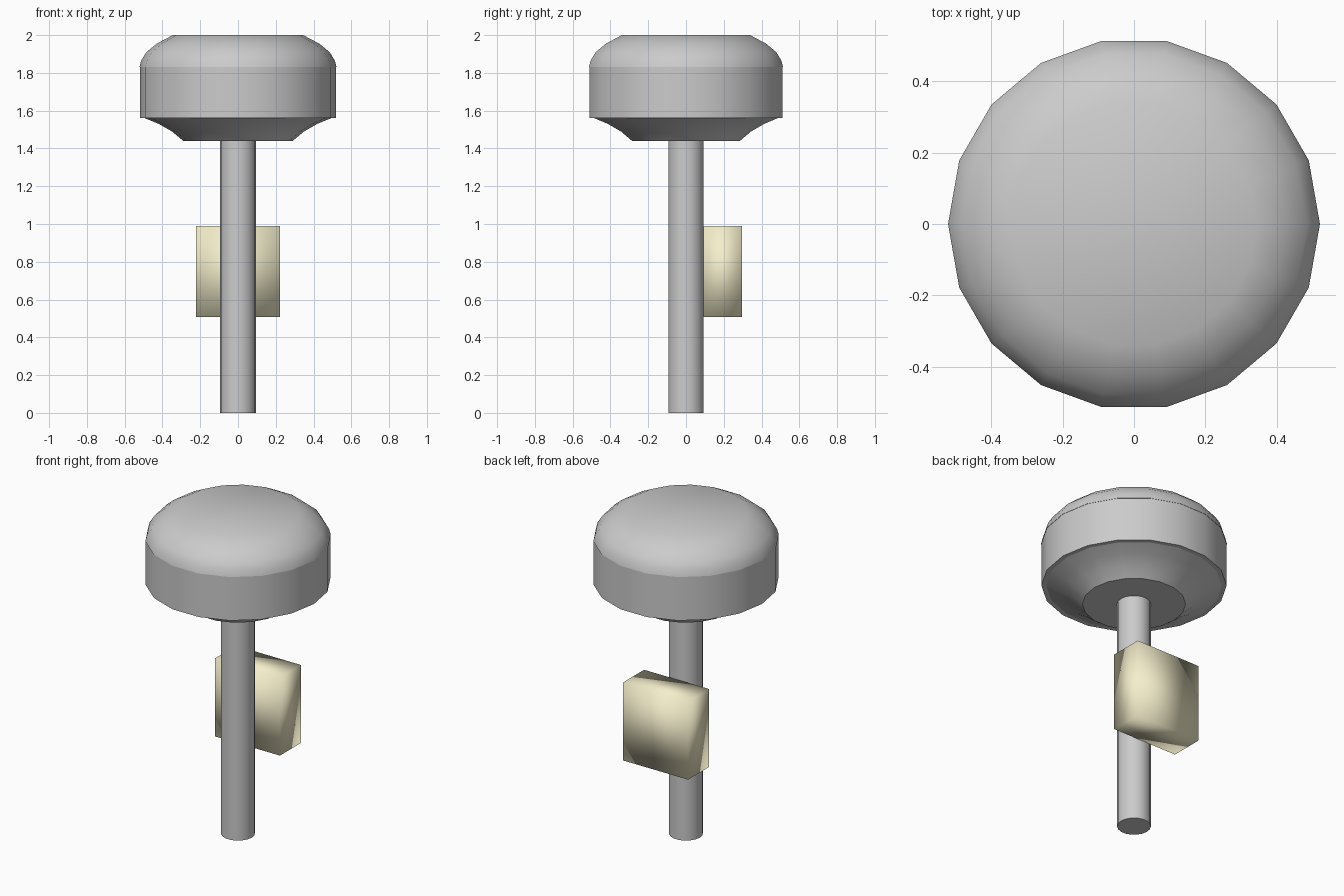
import bpy, math

if "Cube" in bpy.data.objects:
    bpy.data.objects.remove(bpy.data.objects["Cube"])


def lathe(name, profile, sides):
    """Revolve (radius, z) points around z, closing both ends with flat caps."""
    verts, faces = [], []
    for r, z in profile:
        for i in range(sides):
            a = 2 * math.pi * i / sides
            verts.append((r * math.cos(a), r * math.sin(a), z))
    for k in range(len(profile) - 1):
        for i in range(sides):
            j = (i + 1) % sides
            a, b = k * sides, (k + 1) * sides
            faces.append((a + i, a + j, b + j, b + i))
    faces.append(tuple(reversed(range(sides))))
    faces.append(tuple(range(len(verts) - sides, len(verts))))
    mesh = bpy.data.meshes.new(name)
    mesh.from_pydata(verts, [], faces)
    obj = bpy.data.objects.new(name, mesh)
    bpy.context.collection.objects.link(obj)
    smooth(obj, 40)
    return obj


def smooth(obj, angle):
    bpy.ops.object.select_all(action='DESELECT')
    obj.select_set(True)
    bpy.context.view_layer.objects.active = obj
    bpy.ops.object.shade_smooth_by_angle(angle=math.radians(angle))


# Post
lathe("post", [(0.095, 0), (0.095, 1.45)], 18)

# Flared underside, drum and domed cap of the head
lathe("head_underside", [(0.29, 1.44), (0.35, 1.49), (0.42, 1.53), (0.505, 1.565)], 18)
lathe("head_drum", [(0.52, 1.56), (0.52, 1.83)], 18)
lathe("head_cap", [(0.522, 1.83), (0.513, 1.865), (0.485, 1.91),
                   (0.43, 1.955), (0.345, 2.0)], 18)

# Yellow box on the back of the post, softly shaded
bpy.ops.mesh.primitive_cube_add(size=1, location=(0, 0.195, 0.748))
box = bpy.context.object
box.name = "back_box"
box.scale = (0.445, 0.205, 0.483)
bpy.ops.object.transform_apply(location=False, rotation=False, scale=True)
bpy.ops.object.shade_smooth()
yellow = bpy.data.materials.new("pale_yellow")
yellow.diffuse_color = (0.91, 0.86, 0.6, 1)
yellow.use_nodes = True
yellow.node_tree.nodes["Principled BSDF"].inputs["Base Color"].default_value = yellow.diffuse_color
box.data.materials.append(yellow)
